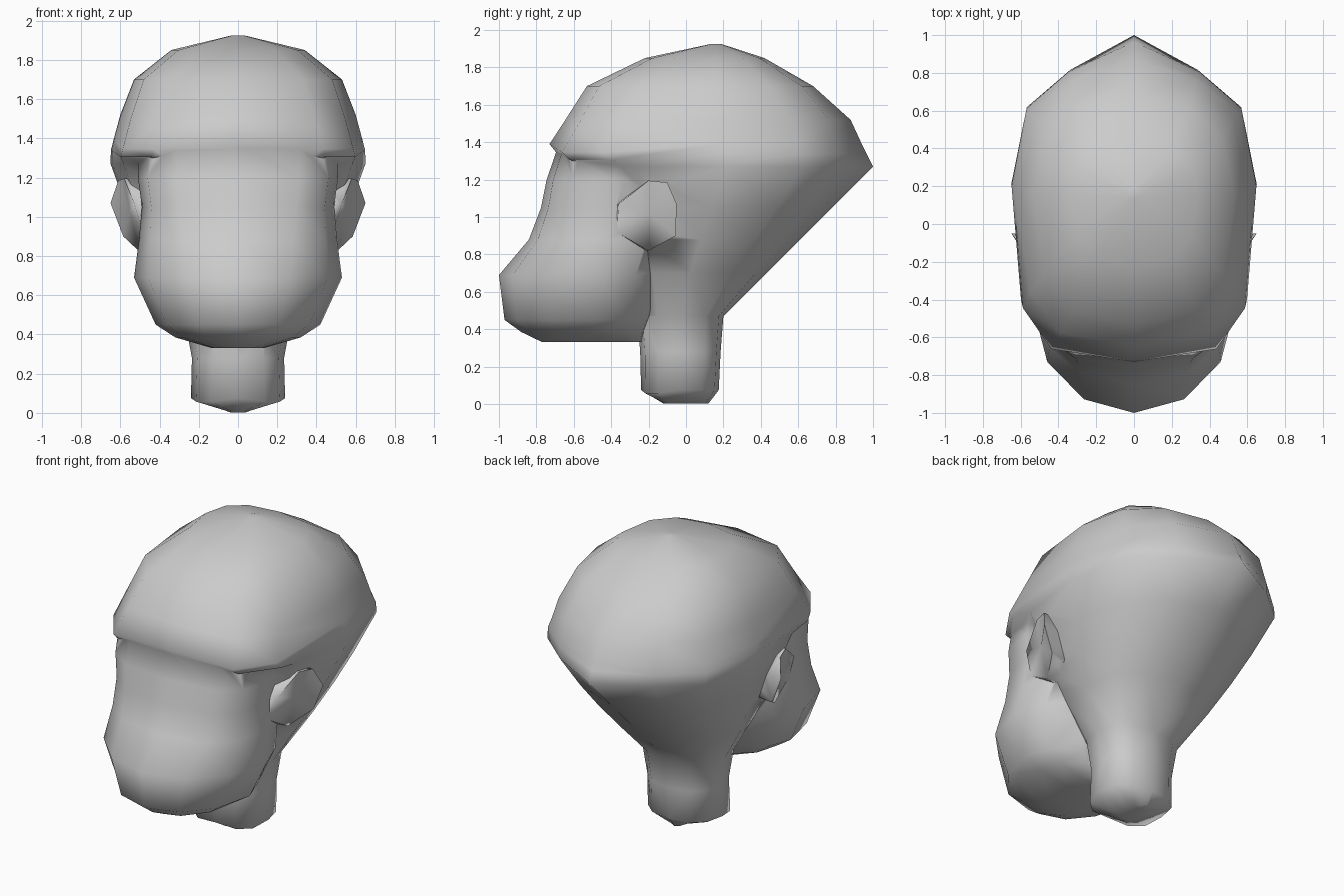
import bpy, bmesh
from math import sin, cos, pi, copysign

if "Cube" in bpy.data.objects:
    bpy.data.objects.remove(bpy.data.objects["Cube"])

N = 12  # sides of every ring


def spow(v, p):
    return copysign(abs(v) ** p, v) if abs(v) > 1e-6 else 0.0


def loft(name, rings):
    """Stack of horizontal rings: z, front y, widest y, back y, half width,
    front roundness, back roundness, droop of front corners, flattening
    of the facets beside the back ridge."""
    bm = bmesh.new()
    rows = []
    for z, yf, yc, yb, w, pf, pb, droop, flat in rings:
        row = []
        for i in range(N):
            a = 2 * pi * i / N
            s, c = sin(a), cos(a)
            front = c > 1e-6
            p, reach = (pf, yf - yc) if front else (pb, yb - yc)
            if i in (N // 2 - 1, N // 2 + 1):
                reach *= flat
            dz = droop * abs(sin(2 * a)) if front else 0
            row.append(bm.verts.new((w * spow(s, p), yc + reach * abs(spow(c, p)), z - dz)))
        rows.append(row)
    for lo, hi in zip(rows, rows[1:]):
        for i in range(N):
            j = (i + 1) % N
            bm.faces.new((lo[i], lo[j], hi[j], hi[i]))
    bm.faces.new(rows[0])
    bm.faces.new(rows[-1])
    return finish(name, bm)


def finish(name, bm):
    bmesh.ops.recalc_face_normals(bm, faces=bm.faces)
    bmesh.ops.triangulate(bm, faces=bm.faces)
    me = bpy.data.meshes.new(name)
    bm.to_mesh(me)
    bm.free()
    ob = bpy.data.objects.new(name, me)
    bpy.context.collection.objects.link(ob)
    return ob


# Neck and skull
skull = loft("head", [
    (0.003, -0.12, -0.03, 0.12, 0.04, 0.8, 0.8, 0, 1),
    (0.075, -0.24, -0.03, 0.175, 0.24, 0.8, 0.8, 0.02, 1),
    (0.28, -0.245, -0.02, 0.185, 0.235, 0.85, 0.8, 0, 1),
    (0.47, -0.26, -0.02, 0.20, 0.27, 0.85, 0.8, 0, 1),
    (0.70, -0.35, 0.02, 0.43, 0.41, 0.85, 0.85, 0, .97),
    (0.88, -0.45, 0.08, 0.61, 0.50, 0.85, 0.88, 0, .95),
    (1.05, -0.52, 0.14, 0.78, 0.57, 0.85, 0.9, 0, .92),
    (1.27, -0.58, 0.21, 1.00, 0.65, 0.75, 0.95, 0, .88),
    (1.34, -0.69, 0.20, 0.965, 0.648, 0.56, 0.9, 0.04, .9),
    (1.39, -0.73, 0.18, 0.94, 0.635, 0.54, 0.9, 0.05, .92),
    (1.52, -0.645, 0.17, 0.88, 0.60, 0.62, 0.88, 0.03, .95),
    (1.70, -0.53, 0.16, 0.68, 0.53, 0.68, 0.85, 0, 1),
    (1.85, -0.22, 0.16, 0.42, 0.34, 0.78, 0.8, 0, 1),
    (1.925, 0.13, 0.16, 0.19, 0.03, 1, 1, 0, 1),
])

# Muzzle and flat upper face
muzzle = loft("muzzle", [
    (0.332, -0.77, -0.45, -0.22, 0.14, 0.9, 0.9, 0, 1),
    (0.385, -0.88, -0.48, -0.20, 0.32, 0.95, 0.95, 0, 1),
    (0.45, -0.97, -0.48, -0.17, 0.42, 1.0, 1.0, 0, 1),
    (0.69, -1.0, -0.46, -0.06, 0.53, 1.0, 1.05, 0, 1),
    (0.88, -0.84, -0.42, 0.0, 0.505, 0.85, 1.0, 0, 1),
    (1.05, -0.775, -0.38, 0.0, 0.49, 0.72, 0.9, 0, 1),
    (1.20, -0.745, -0.38, 0.0, 0.51, 0.7, 0.9, 0, 1),
    (1.36, -0.69, -0.36, 0.0, 0.51, 0.68, 0.9, 0, 1),
])


# Ears: rim flares at the back, front melts into the cheek
def ear(side):
    rim = [(-0.36, 1.07, 0.53), (-0.20, 1.195, 0.58), (-0.10, 1.185, 0.61),
           (-0.05, 1.07, 0.65), (-0.055, 0.90, 0.585), (-0.20, 0.82, 0.50),
           (-0.37, 0.92, 0.485)]
    bm = bmesh.new()
    outer = [bm.verts.new((side * x, y, z)) for y, z, x in rim]
    inner = [bm.verts.new((side * 0.40, y - 0.02, z)) for y, z, x in rim]
    hollow = bm.verts.new((side * 0.55, -0.2, 1.02))
    n = len(rim)
    for i in range(n):
        j = (i + 1) % n
        bm.faces.new((outer[i], outer[j], hollow))
        bm.faces.new((outer[i], inner[i], inner[j], outer[j]))
    bm.faces.new(inner)
    return finish("ear", bm)


# Fuse everything into one smooth head
bpy.ops.object.select_all(action='DESELECT')
bpy.context.view_layer.objects.active = skull
skull.select_set(True)
for part in (muzzle, ear(1), ear(-1)):
    mod = skull.modifiers.new("fuse", 'BOOLEAN')
    mod.operation = 'UNION'
    mod.solver = 'EXACT'
    mod.object = part
    bpy.ops.object.modifier_apply(modifier=mod.name)
    bpy.data.objects.remove(part)
bpy.ops.object.shade_smooth_by_angle(angle=1.4)
